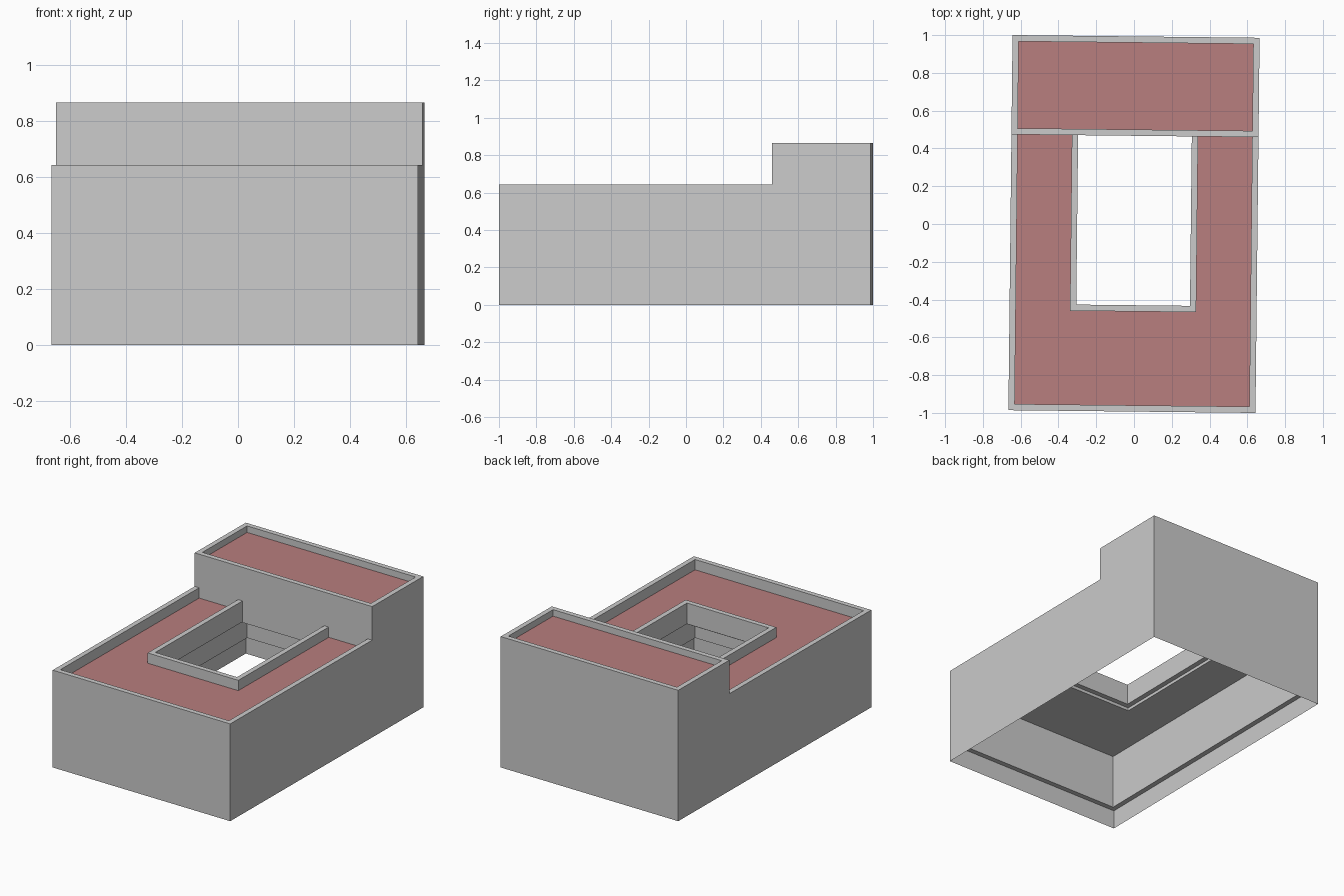
import bpy, bmesh

if "Cube" in bpy.data.objects:
    bpy.data.objects.remove(bpy.data.objects["Cube"])

TURN = -0.011                       # whole building is turned very slightly
HALF_W, HALF_L, WALL = 0.654, 0.993, 0.033
IN_W, IN_L = HALF_W - WALL, HALF_L - WALL
SPLIT = 0.467                       # front face of the tall rear block
LOW_TOP, TALL_TOP, WALL_BASE = 0.643, 0.865, 0.125
COURT_W, COURT_Y = 0.301, -0.43     # courtyard opening

red = bpy.data.materials.new("roof_red")
red.diffuse_color = (0.48, 0.21, 0.21, 1)
red.use_nodes = True
red.node_tree.nodes["Principled BSDF"].inputs["Base Color"].default_value = red.diffuse_color


def rect(w, y0, y1):
    return [(-w, y0), (w, y0), (w, y1), (-w, y1)]


def u_shape(w_out, w_in, y_open, y_out, y_in):
    return [(-w_out, y_open), (-w_out, y_out), (w_out, y_out), (w_out, y_open),
            (w_in, y_open), (w_in, y_in), (-w_in, y_in), (-w_in, y_open)]


def prism(name, outline, z0, z1, red_top=False, capped=True):
    bm = bmesh.new()
    low = [bm.verts.new((x, y, z0)) for x, y in outline]
    high = [bm.verts.new((x, y, z1)) for x, y in outline]
    n = len(outline)
    for i in range(n):
        j = (i + 1) % n
        bm.faces.new((low[i], low[j], high[j], high[i]))
    if capped:
        bm.faces.new(low[::-1])
        top = bm.faces.new(high)
        bmesh.ops.recalc_face_normals(bm, faces=bm.faces)
        if red_top:
            top.material_index = 1
    mesh = bpy.data.meshes.new(name)
    if red_top:
        mesh.materials.append(None)
        mesh.materials.append(red)
    bm.to_mesh(mesh)
    bm.free()
    obj = bpy.data.objects.new(name, mesh)
    obj.rotation_euler.z = TURN
    bpy.context.collection.objects.link(obj)
    return obj


# Thin open skirt that reaches the ground
prism("base_skirt", rect(HALF_W, -HALF_L, HALF_L), 0, WALL_BASE, capped=False)

# Thick outer walls with parapets
prism("low_outer_wall", u_shape(HALF_W, IN_W, SPLIT, -HALF_L, -IN_L), WALL_BASE, LOW_TOP)
prism("tall_outer_wall", u_shape(HALF_W, IN_W, SPLIT, HALF_L, IN_L), WALL_BASE, TALL_TOP)
prism("tall_front_wall", rect(IN_W, SPLIT, SPLIT + WALL), 0.50, TALL_TOP)

# Parapet around the courtyard
prism("courtyard_parapet",
      u_shape(COURT_W + WALL, COURT_W, SPLIT, COURT_Y - WALL, COURT_Y), 0.505, LOW_TOP)

# Red roof slabs sunk below the parapets
prism("low_roof", u_shape(IN_W, COURT_W + WALL, SPLIT, -IN_L, COURT_Y - WALL),
      0.485, 0.575, red_top=True)
prism("tall_roof", rect(IN_W, SPLIT + WALL, IN_L), 0.735, 0.822, red_top=True)
